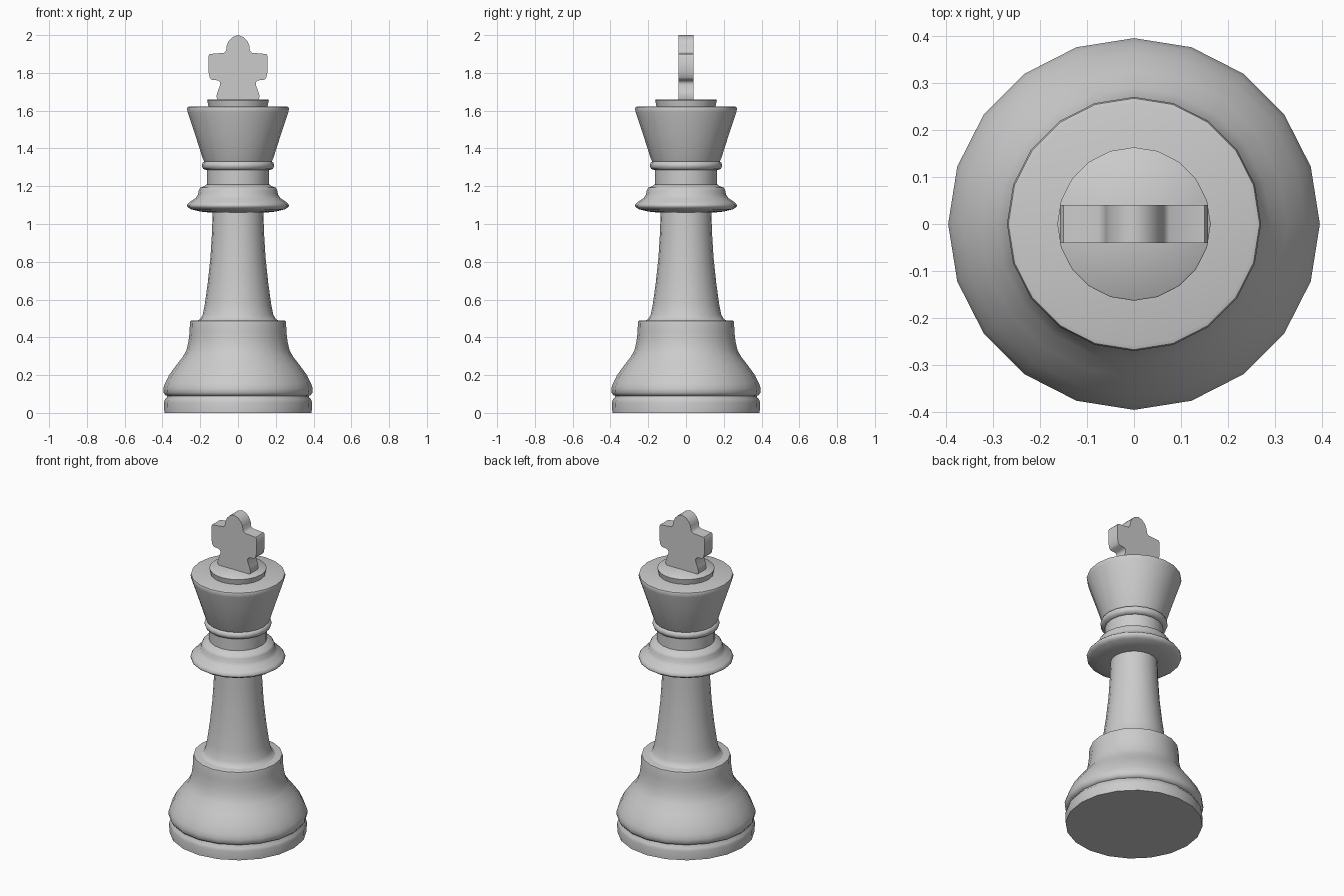
import bpy, bmesh, math

cube = bpy.data.objects.get("Cube")
if cube:
    bpy.data.objects.remove(cube, do_unlink=True)

GREY = 0.6
mat = bpy.data.materials.new("light grey")
mat.use_nodes = True
mat.diffuse_color = (GREY, GREY, GREY, 1)
mat.node_tree.nodes["Principled BSDF"].inputs["Base Color"].default_value = (GREY, GREY, GREY, 1)


def finish(name, bm, angle):
    bmesh.ops.recalc_face_normals(bm, faces=bm.faces)
    mesh = bpy.data.meshes.new(name)
    bm.to_mesh(mesh)
    bm.free()
    mesh.materials.append(mat)
    ob = bpy.data.objects.new(name, mesh)
    bpy.context.collection.objects.link(ob)
    bpy.ops.object.select_all(action='DESELECT')
    ob.select_set(True)
    bpy.context.view_layer.objects.active = ob
    bpy.ops.object.shade_smooth_by_angle(angle=math.radians(angle))
    return ob


def lathe(name, profile, sides=20):
    """Turn a (radius, height) profile and cap both ends."""
    bm = bmesh.new()
    rings = [[bm.verts.new((r * math.cos(math.tau * i / sides),
                            r * math.sin(math.tau * i / sides), z))
              for i in range(sides)] for r, z in profile]
    for low, high in zip(rings, rings[1:]):
        for i in range(sides):
            j = (i + 1) % sides
            bm.faces.new((low[i], low[j], high[j], high[i]))
    bm.faces.new(rings[0][::-1])
    bm.faces.new(rings[-1])
    return finish(name, bm, 50)


# Turned parts, bottom to top
lathe("foot", [(.39, 0), (.392, .055), (.387, .072), (.375, .085), (.375, .1)])
lathe("base", [(.37, .088), (.385, .094), (.394, .107), (.395, .13), (.387, .155),
               (.365, .2), (.325, .255), (.29, .3), (.272, .335), (.262, .38),
               (.256, .43), (.255, .475), (.252, .487), (.243, .49)])
lathe("stem", [(.22, .485), (.2, .497), (.187, .52), (.175, .58), (.16, .69),
               (.146, .82), (.138, .95), (.134, 1.07)])
lathe("collar", [(.145, 1.06), (.2, 1.066), (.25, 1.078), (.268, 1.09), (.27, 1.1),
                 (.258, 1.115), (.225, 1.137), (.212, 1.155), (.208, 1.178),
                 (.2, 1.192), (.178, 1.2), (.168, 1.21)])
lathe("neck", [(.165, 1.2), (.165, 1.3)])
lathe("neck_ring", [(.165, 1.285), (.185, 1.292), (.192, 1.31), (.187, 1.325), (.175, 1.332)])
lathe("crown", [(.175, 1.325), (.186, 1.345), (.226, 1.47), (.266, 1.59),
                (.27, 1.61), (.267, 1.619), (.258, 1.622)])
lathe("crown_cap", [(.155, 1.615), (.163, 1.655), (.16, 1.658)])

# Flat cross finial: half outline mirrored, then thickened along y
half = [(.105, 1.65), (.115, 1.675), (.108, 1.7), (.095, 1.735), (.095, 1.75),
        (.105, 1.76), (.14, 1.764), (.15, 1.775), (.157, 1.81), (.157, 1.89),
        (.15, 1.9), (.075, 1.906), (.063, 1.917), (.06, 1.945), (.048, 1.97),
        (.028, 1.99)]
outline = half + [(0, 2)] + [(-x, z) for x, z in reversed(half)]
bm = bmesh.new()
front = bm.faces.new([bm.verts.new((x, -.04, z)) for x, z in outline])
back = bmesh.ops.extrude_face_region(bm, geom=[front], use_keep_orig=True)
for v in back["geom"]:
    if isinstance(v, bmesh.types.BMVert):
        v.co.y = .04
finish("cross_finial", bm, 50)
